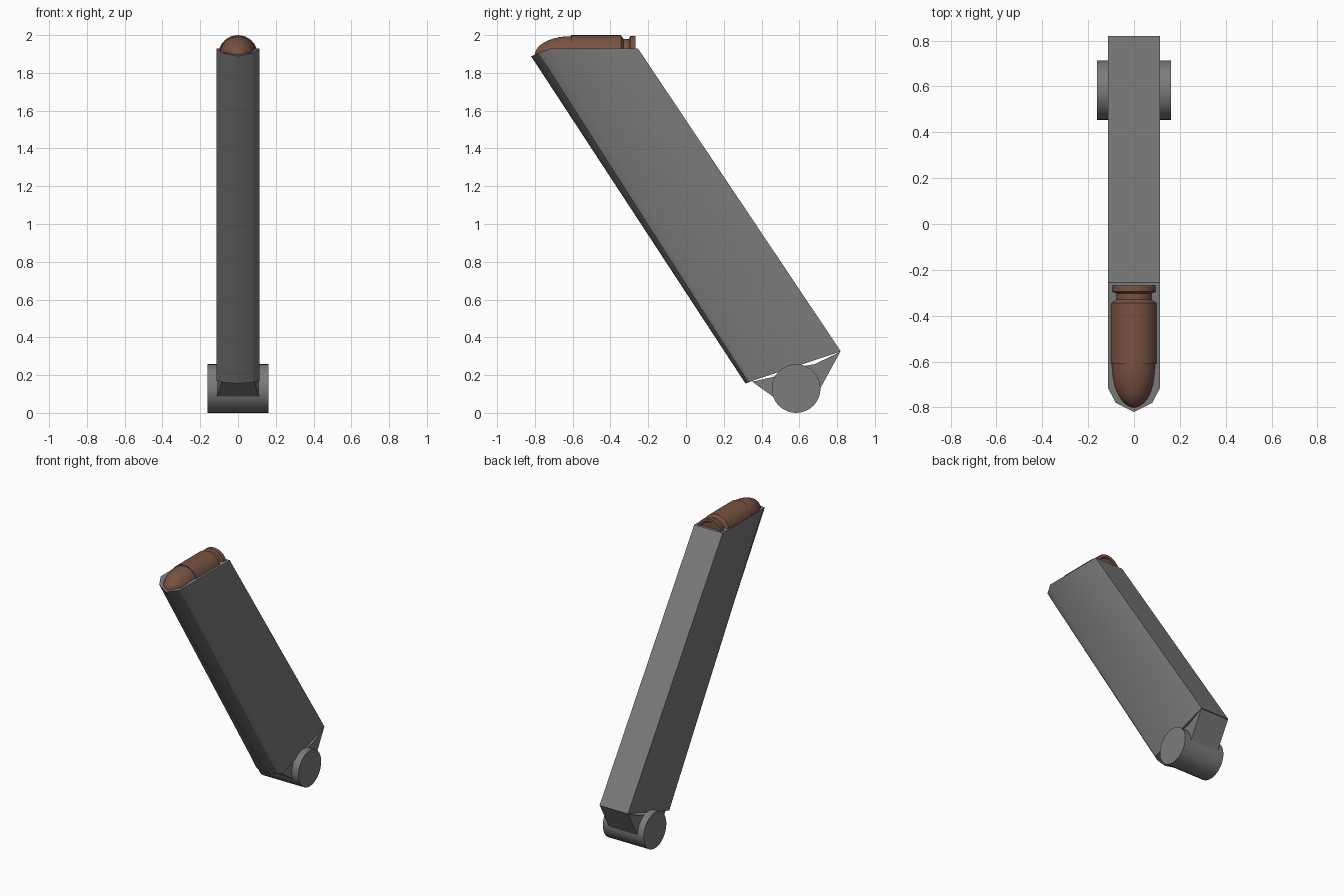
import bpy, bmesh, math

if "Cube" in bpy.data.objects:
    bpy.data.objects.remove(bpy.data.objects["Cube"])

DARK = (0.2, 0.2, 0.2, 1)
COPPER = (0.19, 0.085, 0.055, 1)

def finish(bm, name, color, angle=None):
    bmesh.ops.recalc_face_normals(bm, faces=bm.faces)
    mesh = bpy.data.meshes.new(name)
    bm.to_mesh(mesh)
    bm.free()
    ob = bpy.data.objects.new(name, mesh)
    bpy.context.collection.objects.link(ob)
    mat = bpy.data.materials.new(name + "_paint")
    mat.diffuse_color = color
    mat.use_nodes = True
    mat.node_tree.nodes["Principled BSDF"].inputs["Base Color"].default_value = mat.diffuse_color
    mesh.materials.append(mat)
    if angle:
        bpy.ops.object.select_all(action='DESELECT')
        ob.select_set(True)
        bpy.context.view_layer.objects.active = ob
        bpy.ops.object.shade_smooth_by_angle(angle=math.radians(angle))
    return ob

def loft(name, rings, soft=()):
    # edges running between the rings at the indices in soft are shaded smooth
    bm = bmesh.new()
    loops = [[bm.verts.new(p) for p in r] for r in rings]
    n = len(loops[0])
    for a, b in zip(loops, loops[1:]):
        for i in range(n):
            j = (i + 1) % n
            bm.faces.new((a[i], a[j], b[j], b[i]))
    bm.faces.new(loops[0])
    bm.faces.new(loops[-1])
    keep = [bm.edges.get((loops[0][i], loops[1][i])) for i in soft]
    for f in bm.faces:
        f.smooth = bool(soft)
    for e in bm.edges:
        e.smooth = e in keep
    return finish(bm, name, DARK)

def lathe(name, profile, y, z, axis, color, segs=32):
    # profile holds (distance along axis, radius) pairs
    bm = bmesh.new()
    rings = []
    for d, r in profile:
        ring = []
        for i in range(segs):
            a = 2 * math.pi * i / segs
            u, v = r * math.cos(a), r * math.sin(a)
            ring.append(bm.verts.new((d, y + u, z + v) if axis == 'X' else (u, y + d, z + v)))
        rings.append(ring)
    for a, b in zip(rings, rings[1:]):
        for i in range(segs):
            j = (i + 1) % segs
            bm.faces.new((a[i], a[j], b[j], b[i]))
    bm.faces.new(rings[0])
    bm.faces.new(rings[-1])
    return finish(bm, name, color, 30)

def outline(half):
    # mirror a half outline that ends on the centre line
    return half + [(-x, y, z) for x, y, z in reversed(half[:-1])]

# slanted case with chamfered front
W = 0.113
top = outline([(W, -0.255, 1.93), (W, -0.715, 1.93), (0.08, -0.78, 1.905), (0, -0.82, 1.888)])
bottom = outline([(W, 0.82, 0.325), (W, 0.352, 0.17), (0.08, 0.33, 0.162), (0, 0.315, 0.155)])
loft("case", [bottom, top], soft=(1, 3, 5))

# foot holding the end roller, with a slightly hollow top
foot = [(0.085, 0.35, 0.165), (W, 0.47, 0.08), (W, 0.70, 0.11), (W, 0.816, 0.322),
        (W, 0.68, 0.258), (W, 0.58, 0.24), (W, 0.48, 0.195)]
loft("foot", [[(s * x, y, z) for x, y, z in foot] for s in (-1, 1)])

# end roller
lathe("roller", [(-0.162, 0.129), (0.162, 0.129)], 0.583, 0.129, 'X', DARK)

# copper round lying in the open end
nose = [(-0.61 - 0.19 * math.sin(t), 0.098 * math.cos(t))
        for t in [math.pi / 2 * i / 10 for i in range(9, -1, -1)]]
nose.insert(0, (-0.80, 0.003))
body = [(-0.61, 0.104), (-0.345, 0.104), (-0.33, 0.083), (-0.302, 0.083),
        (-0.295, 0.1), (-0.268, 0.1), (-0.268, 0.08), (-0.275, 0.075)]
lathe("round", nose + body, 0, 1.896, 'Y', COPPER)
